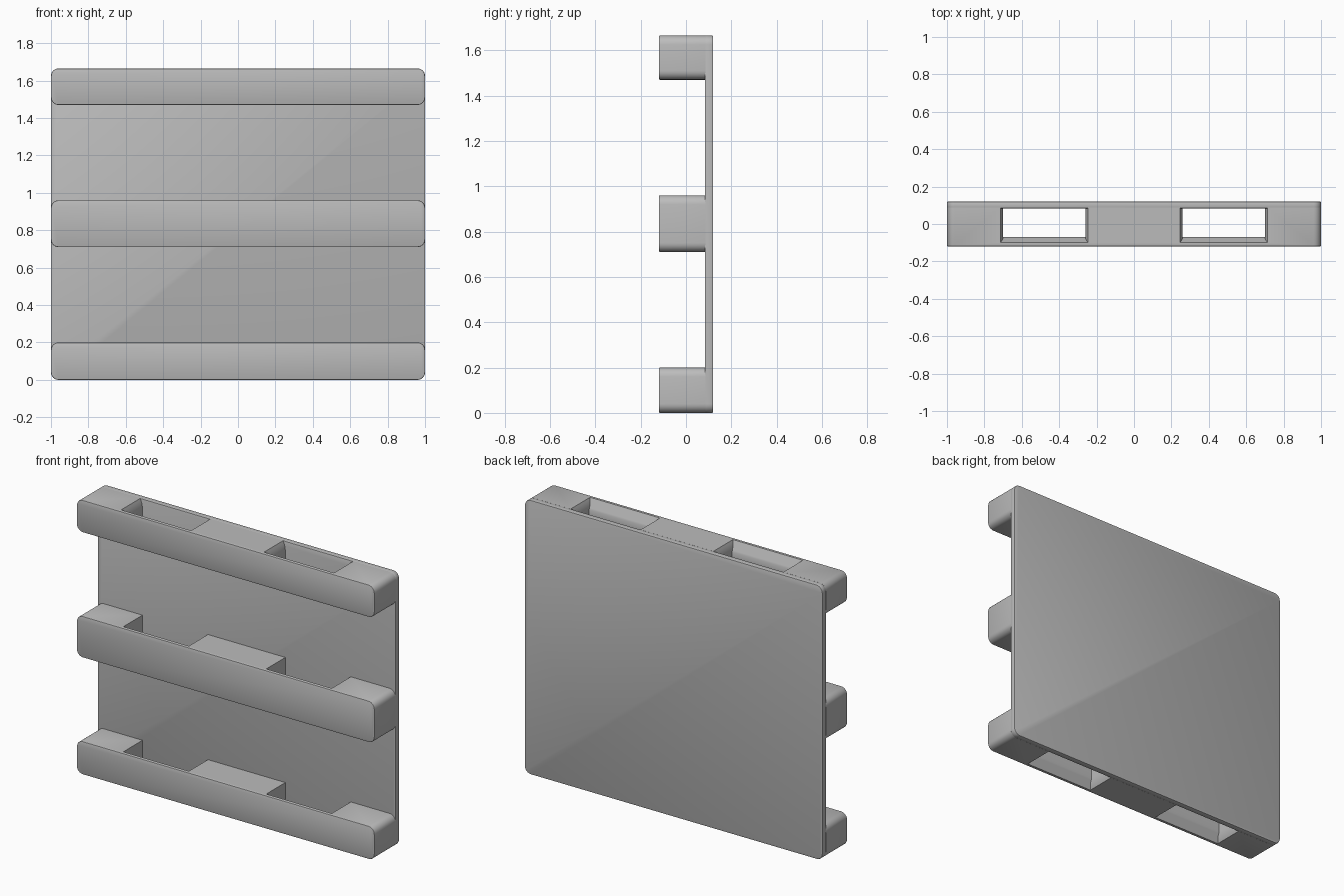
import bpy
import bmesh

cube = bpy.data.objects.get("Cube")
if cube:
    bpy.data.objects.remove(cube, do_unlink=True)

HEIGHT = 1.665
DECK_FRONT, BACK, FRONT = 0.083, 0.12, -0.12
LIP_EDGE, LIP_MID = -0.1, -0.07

grey = bpy.data.materials.new("plastic_grey")
grey.use_nodes = True
grey.diffuse_color = (0.5, 0.5, 0.5, 1)
grey.node_tree.nodes["Principled BSDF"].inputs["Base Color"].default_value = (0.5, 0.5, 0.5, 1)


def finish(bm, name):
    bmesh.ops.recalc_face_normals(bm, faces=bm.faces)
    mesh = bpy.data.meshes.new(name)
    bm.to_mesh(mesh)
    bm.free()
    obj = bpy.data.objects.new(name, mesh)
    bpy.context.collection.objects.link(obj)
    mesh.materials.append(grey)
    return obj


def rounded_slab(name, y0, y1, z0, z1, rims, radius=0.04):
    """Box with rounded x-z corners and a small chamfer round the given y rims."""
    bm = bmesh.new()
    bmesh.ops.create_cube(bm, size=1)
    for v in bm.verts:
        v.co.x *= 2
        v.co.y = y1 if v.co.y > 0 else y0
        v.co.z = z1 if v.co.z > 0 else z0
    corners = [e for e in bm.edges if abs(e.verts[0].co.y - e.verts[1].co.y) > 0.01]
    bmesh.ops.bevel(bm, geom=corners, offset=radius, segments=6, profile=0.5, affect='EDGES')
    rim = [e for e in bm.edges
           if any(all(abs(v.co.y - y) < 1e-4 for v in e.verts) for y in rims)]
    bmesh.ops.bevel(bm, geom=rim, offset=0.005, segments=2, profile=0.5, affect='EDGES')
    return finish(bm, name)


def opening_cutter(name, x0, x1, z0, z1, flare_low, flare_high):
    """Slot through a runner, its front wall tapered to both ends."""
    taper = 0.06
    sections = []
    for i in range(7):
        t = i / 6
        sections.append((t * taper, (1 - t)))
    bm = bmesh.new()
    rings = []
    levels = [(z0 + d, f, flare_low) for d, f in sections]
    levels += [(z1 - d, f, flare_high) for d, f in reversed(sections)]
    levels = [(z0 - 0.02, 1, flare_low)] + levels + [(z1 + 0.02, 1, flare_high)]
    for z, f, flared in levels:
        g = 0.015 * f * f if flared else 0
        y = LIP_MID + (LIP_EDGE - LIP_MID) * f
        rings.append([bm.verts.new(p) for p in (
            (x0 - g, y, z), (x1 + g, y, z), (x1 + g, 0.11, z), (x0 - g, 0.11, z))])
    for a, b in zip(rings, rings[1:]):
        for k in range(4):
            n = (k + 1) % 4
            bm.faces.new((a[k], a[n], b[n], b[k]))
    bm.faces.new(rings[0])
    bm.faces.new(rings[-1])
    cutter = finish(bm, name)
    cutter.hide_render = True
    return cutter


# Flat deck at the back
parts = [rounded_slab("deck", DECK_FRONT, BACK, 0, HEIGHT, (DECK_FRONT, BACK))]

# Three runners, each with two fork openings
runners = (("lower_runner", 0, 0.2, True, False),
           ("middle_runner", 0.71, 0.96, False, False),
           ("upper_runner", HEIGHT - 0.195, HEIGHT, False, True))
for name, z0, z1, low, high in runners:
    runner = rounded_slab(name, FRONT, DECK_FRONT + 0.004, z0, z1, (FRONT,))
    for side, x0, x1 in (("left", 0.26, 0.7), ("right", -0.7, -0.26)):
        cutter = opening_cutter(name + "_" + side + "_cutter", x0, x1, z0, z1, low, high)
        cut = runner.modifiers.new(side + "_opening", 'BOOLEAN')
        cut.operation = 'DIFFERENCE'
        cut.solver = 'EXACT'
        cut.object = cutter
        bpy.context.view_layer.objects.active = runner
        bpy.ops.object.modifier_apply(modifier=cut.name)
        bpy.data.objects.remove(cutter, do_unlink=True)
    parts.append(runner)

# Smooth the rounded corners, keep the hard edges
bpy.ops.object.select_all(action='DESELECT')
for obj in parts:
    obj.select_set(True)
bpy.context.view_layer.objects.active = parts[0]
bpy.ops.object.shade_smooth_by_angle(angle=0.52)
